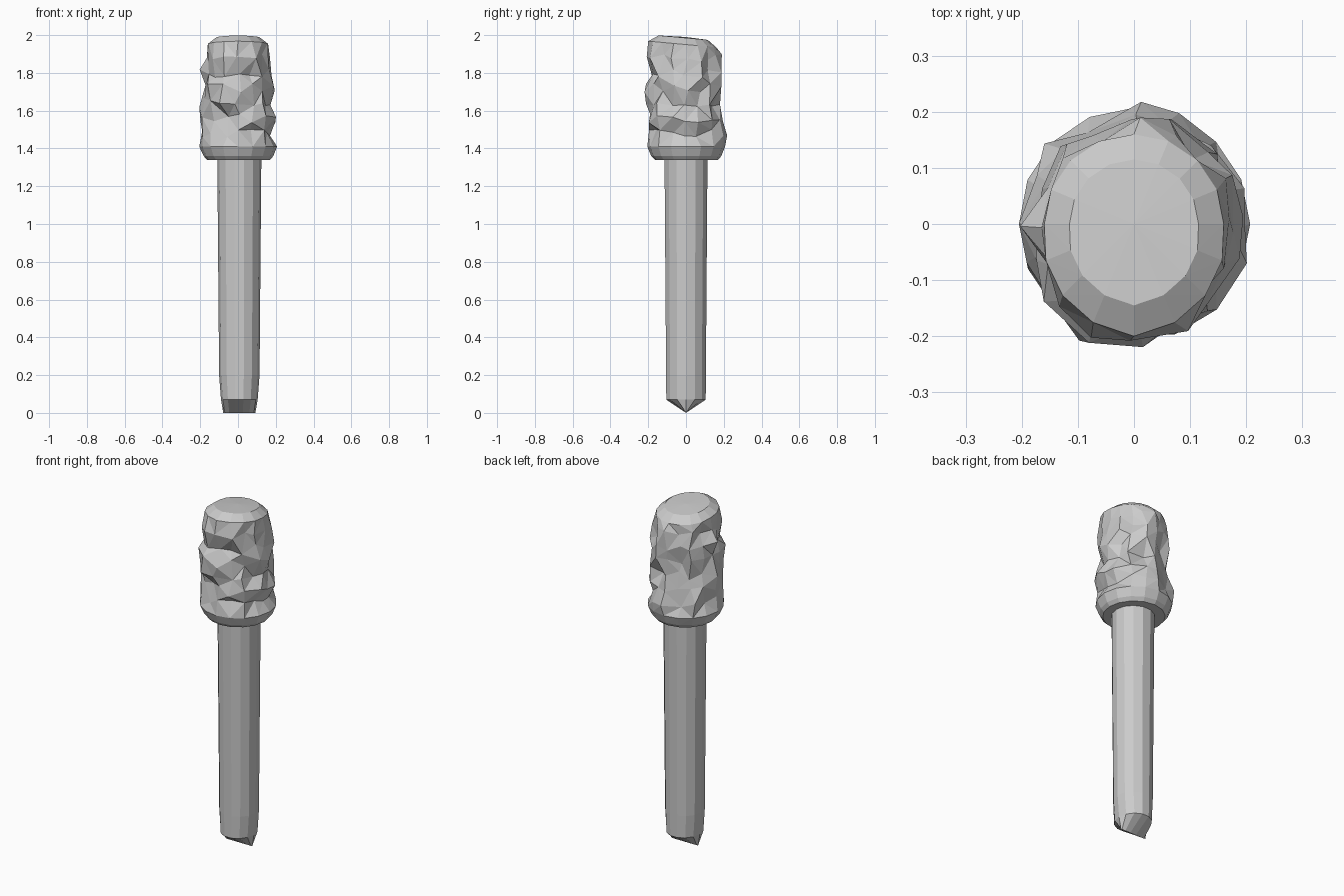
import bpy, bmesh, random
from math import sin, cos, pi, tau

random.seed(4)
cube = bpy.data.objects.get("Cube")
if cube:
    bpy.data.objects.remove(cube)

grey = bpy.data.materials.new("plain grey")
grey.use_nodes = True
colour = (0.6, 0.6, 0.6, 1)
grey.diffuse_color = colour
grey.node_tree.nodes["Principled BSDF"].inputs["Base Color"].default_value = colour


def loft(name, rings, triangulate=False):
    """Skin a stack of equal-length point rings and close both ends."""
    bm = bmesh.new()
    loops = [[bm.verts.new(p) for p in ring] for ring in rings]
    n = len(loops[0])
    for low, high in zip(loops, loops[1:]):
        for i in range(n):
            j = (i + 1) % n
            bm.faces.new((low[i], low[j], high[j], high[i]))
    bm.faces.new(loops[0][::-1])
    bm.faces.new(loops[-1])
    bmesh.ops.remove_doubles(bm, verts=bm.verts, dist=0.0005)
    if triangulate:
        bmesh.ops.triangulate(bm, faces=[f for f in bm.faces if f.normal.z > -0.9])
    bmesh.ops.recalc_face_normals(bm, faces=bm.faces)
    mesh = bpy.data.meshes.new(name)
    bm.to_mesh(mesh)
    bm.free()
    mesh.materials.append(grey)
    obj = bpy.data.objects.new(name, mesh)
    bpy.context.collection.objects.link(obj)
    return obj


# Tapered handle ending in a chisel ridge: z, x radius, y radius
HANDLE = [(0, 0.085, 0.0), (0.07, 0.097, 0.107), (0.2, 0.107, 0.108), (1.4, 0.117, 0.117)]
SIDES = 14
loft("handle", [[(0.007 + rx * cos(tau * i / SIDES), ry * sin(tau * i / SIDES), z)
                 for i in range(SIDES)] for z, rx, ry in HANDLE])

# Lumpy head: z, then reach toward left (+x), back, right (-x), front
HEAD = [
    (1.34, 0.170, 0.170, 0.165, 0.165),
    (1.36, 0.187, 0.187, 0.182, 0.184),
    (1.41, 0.207, 0.207, 0.205, 0.205),
    (1.48, 0.170, 0.218, 0.190, 0.195),
    (1.56, 0.198, 0.195, 0.198, 0.190),
    (1.64, 0.172, 0.180, 0.205, 0.212),
    (1.72, 0.195, 0.180, 0.172, 0.220),
    (1.80, 0.178, 0.186, 0.203, 0.175),
    (1.88, 0.170, 0.190, 0.165, 0.208),
    (1.95, 0.160, 0.160, 0.160, 0.200),
    (1.985, 0.115, 0.115, 0.115, 0.145),
    (1.99, 0.0, 0.0, 0.0, 0.0),
]
SEGMENTS = 16


def reach(values, a):
    """Blend the four cardinal reaches around the turn."""
    t = (a / (pi / 2)) % 4
    k = int(t)
    f = t - k
    return values[k] * (1 - f) + values[(k + 1) % 4] * f


rings = []
for z, *values in HEAD:
    lumpy = 1.45 < z < 1.93
    ring = []
    for i in range(SEGMENTS):
        a = tau * i / SEGMENTS
        r, h = reach(values, a), z
        if lumpy:
            if i % 4:
                r += random.uniform(-0.034, 0.02)
            h += random.uniform(-0.024, 0.024)
            a += random.uniform(-0.09, 0.09)
        elif z > 1.94:
            # crown leans a little toward the front
            h -= 0.09 * r * sin(a)
        ring.append((r * cos(a), r * sin(a), h))
    rings.append(ring)
loft("lumpy_head", rings, triangulate=True)
